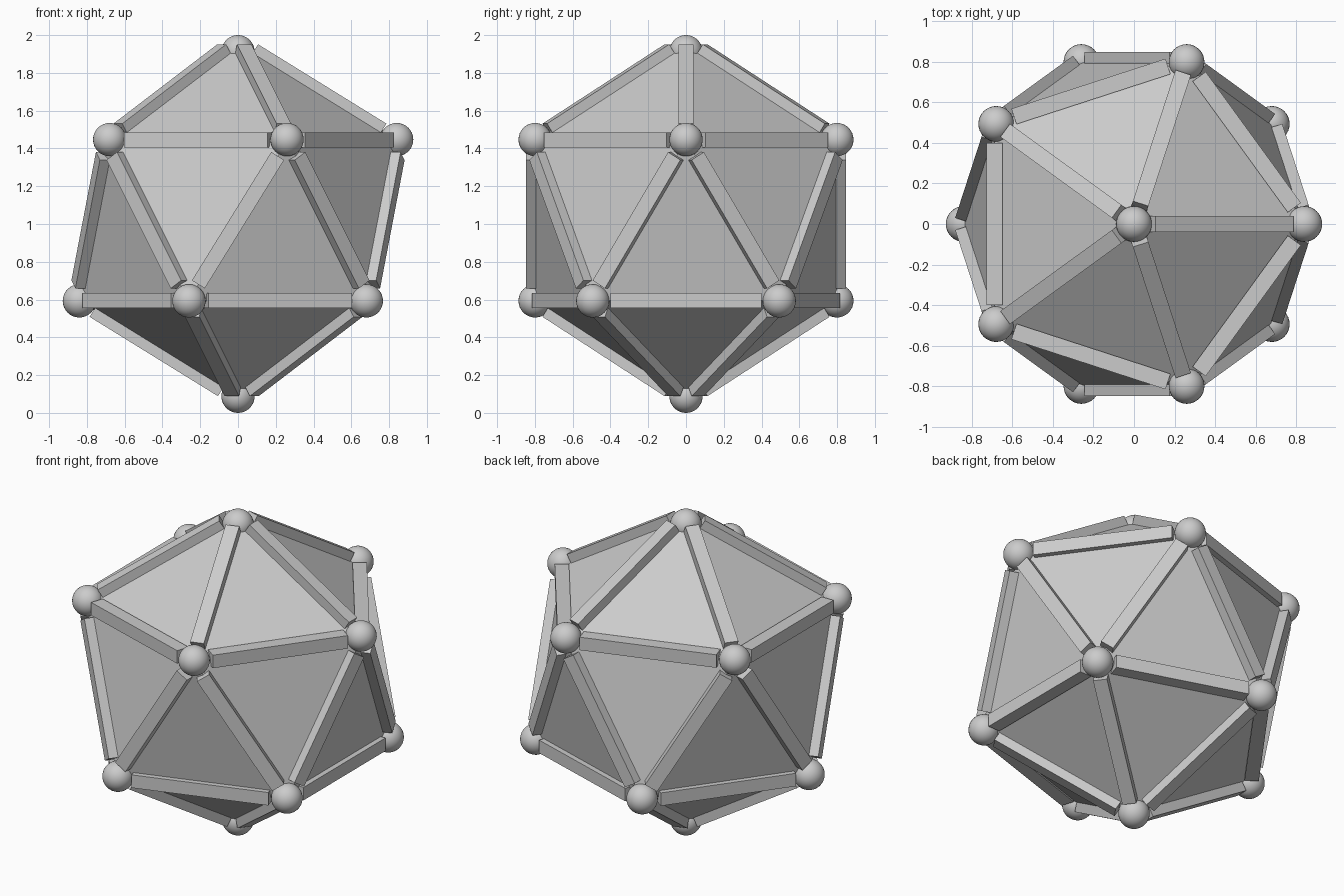
import bpy, math
from itertools import combinations
from mathutils import Vector

if "Cube" in bpy.data.objects:
    bpy.data.objects.remove(bpy.data.objects["Cube"])

R = 0.95          # vertex radius of the framework
CZ = 1.02         # height of the centre
BEAM = 0.08       # square section of the struts
GAP = 0.1         # struts stop this far short of each vertex
BALL = 0.088


def ico_points(ring, ring_z, top, bottom):
    """Two poles and two staggered rings of five."""
    pts = [Vector((0, 0, top))]
    for start, z in ((0, ring_z), (36, -ring_z)):
        for i in range(5):
            a = math.radians(start + 72 * i)
            pts.append(Vector((ring * math.cos(a), ring * math.sin(a), CZ + z)))
    pts.append(Vector((0, 0, bottom)))
    return pts


verts = ico_points(R * 2 / math.sqrt(5), R / math.sqrt(5), CZ + R, CZ - R)
edge_len = (verts[0] - verts[1]).length
near = lambda a, b: abs((verts[a] - verts[b]).length - edge_len) < 0.01
edges = [e for e in combinations(range(12), 2) if near(*e)]

# panels: closed twenty-sided shell
faces = []
centre = Vector((0, 0, CZ))
for a, b, c in combinations(range(12), 3):
    if near(a, b) and near(b, c) and near(a, c):
        n = (verts[b] - verts[a]).cross(verts[c] - verts[a])
        faces.append((a, b, c) if n.dot(verts[a] - centre) > 0 else (a, c, b))
mesh = bpy.data.meshes.new("panels")
mesh.from_pydata(verts, [], faces)
bpy.context.collection.objects.link(bpy.data.objects.new("panels", mesh))

# struts: square bars with one pair of sides kept upright
for i, (a, b) in enumerate(edges):
    d = verts[b] - verts[a]
    bpy.ops.mesh.primitive_cube_add(size=1, location=(verts[a] + verts[b]) / 2)
    o = bpy.context.object
    o.name = f"strut_{i + 1}"
    o.rotation_euler = d.to_track_quat('Y', 'Z').to_euler()
    o.scale = (BEAM, d.length - 2 * GAP, BEAM)

# ball joints
for i, p in enumerate(ico_points(0.84, 0.427, 2 - BALL, BALL)):
    bpy.ops.mesh.primitive_uv_sphere_add(segments=32, ring_count=16, radius=BALL, location=p)
    bpy.context.object.name = f"ball_joint_{i + 1}"
    bpy.ops.object.shade_smooth()
